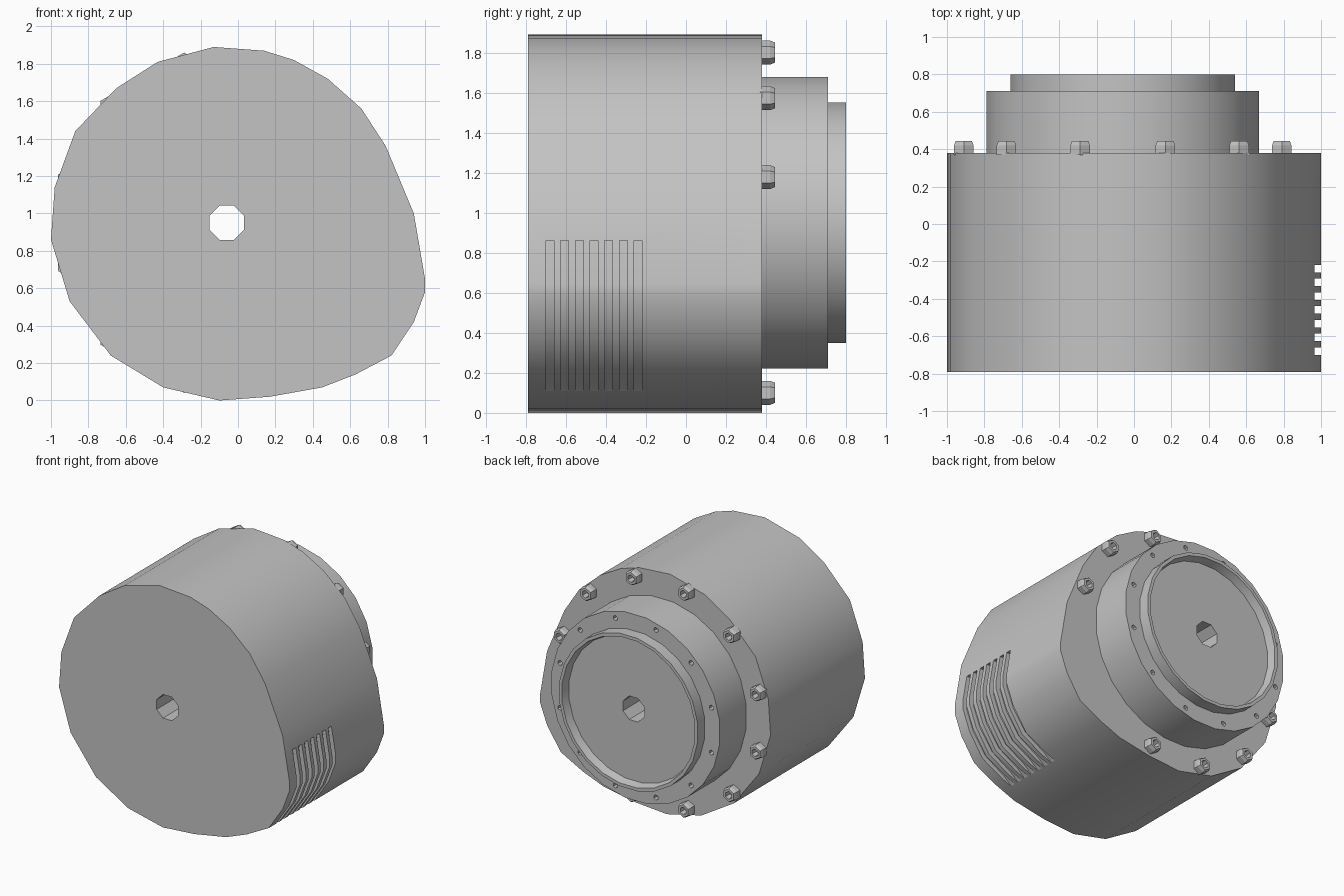
import bpy, bmesh, math
from mathutils import Vector

cube = bpy.data.objects.get("Cube")
if cube:
    bpy.data.objects.remove(cube, do_unlink=True)

grey = bpy.data.materials.new("plain_grey")
grey.use_nodes = True
colour = (0.55, 0.55, 0.55, 1)
grey.diffuse_color = colour
grey.node_tree.nodes["Principled BSDF"].inputs["Base Color"].default_value = colour

CX, CZ = -0.06, 0.95   # shared axis of the round parts
BOTTOM, DECK, STEP = -0.79, 0.38, 0.71


def finish(name, bm):
    bmesh.ops.remove_doubles(bm, verts=bm.verts, dist=1e-5)
    bmesh.ops.recalc_face_normals(bm, faces=bm.faces)
    mesh = bpy.data.meshes.new(name)
    bm.to_mesh(mesh)
    bm.free()
    obj = bpy.data.objects.new(name, mesh)
    bpy.context.collection.objects.link(obj)
    mesh.materials.append(grey)
    return obj


def prisms(name, outline, spans):
    """Extrude an (x, z) outline along y, once per span."""
    bm = bmesh.new()
    for y0, y1 in spans:
        face = bm.faces.new([bm.verts.new((x, y0, z)) for x, z in outline])
        top = bmesh.ops.extrude_face_region(bm, geom=[face])["geom"]
        moved = [v for v in top if isinstance(v, bmesh.types.BMVert)]
        bmesh.ops.translate(bm, verts=moved, vec=Vector((0, y1 - y0, 0)))
        if not face.is_valid or len(face.link_loops if hasattr(face, "link_loops") else face.loops) == 0:
            continue
    return finish(name, bm)


def lathe(name, profile, sides, x=CX, z=CZ):
    """Spin a closed (radius, y) profile around a y axis through x, z."""
    bm = bmesh.new()
    rings = []
    for i in range(sides):
        a = math.tau * (i + 0.5) / sides
        rings.append([bm.verts.new((x + r * math.cos(a), y, z + r * math.sin(a))) for r, y in profile])
    n = len(profile)
    for i in range(sides):
        a, b = rings[i], rings[(i + 1) % sides]
        for j in range(n):
            k = (j + 1) % n
            if profile[j][0] == 0 and profile[k][0] == 0:
                continue
            if profile[j][0] == 0:
                bm.faces.new((a[j], a[k], b[k]))
            elif profile[k][0] == 0:
                bm.faces.new((a[j], a[k], b[j]))
            else:
                bm.faces.new((a[j], a[k], b[k], b[j]))
    return finish(name, bm)


def rod(name, r, y0, y1, sides, x=CX, z=CZ):
    return lathe(name, [(0, y0), (r, y0), (r, y1), (0, y1)], sides, x, z)


def select(obj):
    bpy.ops.object.select_all(action="DESELECT")
    obj.select_set(True)
    bpy.context.view_layer.objects.active = obj


def cut(obj, *cutters):
    select(obj)
    for cutter in cutters:
        mod = obj.modifiers.new("cut", "BOOLEAN")
        mod.operation, mod.solver, mod.object = "DIFFERENCE", "EXACT", cutter
        bpy.ops.object.modifier_apply(modifier=mod.name)


def smooth(obj, degrees=30):
    select(obj)
    bpy.ops.object.shade_smooth_by_angle(angle=math.radians(degrees))


def circle(radius, count=12):
    for i in range(count):
        a = math.tau * (i + 0.5) / count
        yield CX + radius * math.cos(a), CZ + radius * math.sin(a)


# Lopsided drum
drum_outline = [(-.13, 1.89), (.14, 1.87), (.30, 1.82), (.48, 1.72), (.66, 1.56), (.79, 1.36),
                (.94, 1.0), (1, .65), (1, .58), (.94, .42), (.82, .24), (.63, .14), (.45, .07),
                (.17, .02), (-.1, 0), (-.40, .07), (-.68, .24), (-.90, .53), (-1, .86),
                (-.98, 1.14), (-.87, 1.44), (-.65, 1.67), (-.43, 1.81)]
drum = prisms("drum", drum_outline, [(BOTTOM, DECK)])

# Stepped collar and rimmed end plate
collar = lathe("collar", [(0, .36), (.735, .36), (.735, STEP), (0, STEP)], 24)
end_plate = lathe("end_plate", [(0, .69), (.605, .69), (.605, .8), (.58, .8), (.565, .735), (0, .735)], 24)

# Vent slots and through bore
slot_outline = [(1.2, .86), (.935, .86), (.965, .64), (.965, .59), (.905, .43), (.79, .27),
                (.62, .17), (.55, .11), (1.2, .11)]
slots = prisms("slot_cutter", slot_outline, [(-.70 + i * .0735, -.66 + i * .0735) for i in range(7)])
bore = rod("bore_cutter", .1, -1, 1, 8)
cut(drum, slots, bore)
cut(collar, bore)
cut(end_plate, bore)

# Small holes around the collar face
for x, z in circle(.68):
    hole = rod("hole_cutter", .02, STEP - .04, STEP + .05, 6, x, z)
    cut(collar, hole)
    bpy.data.objects.remove(hole, do_unlink=True)
for cutter in (slots, bore):
    bpy.data.objects.remove(cutter, do_unlink=True)

for part in (drum, collar, end_plate):
    smooth(part)

# Socket-head bolts, leaving the lower left corner bare
for x, z in circle(.88):
    if x > .4 and z < CZ:
        continue
    lathe("bolt", [(0, .37), (.06, .37), (.06, .42), (.05, .445), (.03, .445), (.025, .395), (0, .395)], 6, x, z)
